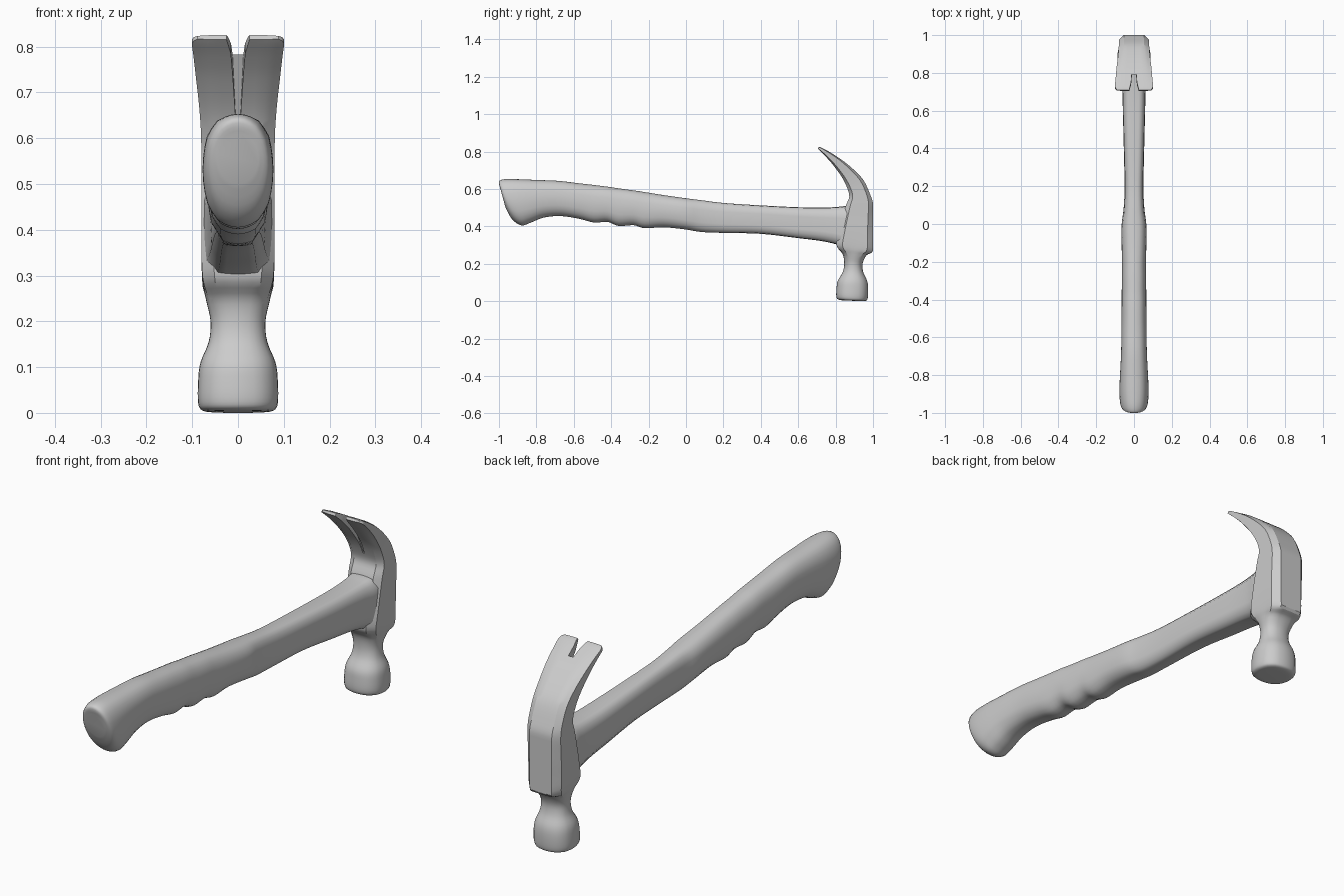
import bpy, bmesh, math

if "Cube" in bpy.data.objects:
    bpy.data.objects.remove(bpy.data.objects["Cube"])

steel = bpy.data.materials.new("light_grey")
steel.use_nodes = True
GREY = (0.6, 0.6, 0.6, 1)
steel.diffuse_color = GREY
steel.node_tree.nodes["Principled BSDF"].inputs["Base Color"].default_value = GREY

SEG, STEPS, CHAMFER = 32, 4, 1.668


def outline(a, shape):
    """Unit section at angle a: 0 is an ellipse, 1 a chamfered box."""
    c, s = math.cos(a), math.sin(a)
    r = min(1 / max(abs(c), 1e-6), 1 / max(abs(s), 1e-6), CHAMFER / (abs(c) + abs(s)))
    r = 1 + (r - 1) * shape
    return c * r, s * r


def smooth_rows(rows):
    """Catmull-Rom interpolation of section rows."""
    out = []
    for i in range(len(rows) - 1):
        p0, p1, p2 = rows[max(i - 1, 0)], rows[i], rows[i + 1]
        p3 = rows[min(i + 2, len(rows) - 1)]
        for k in range(STEPS):
            t = k / STEPS
            out.append([0.5 * (2 * b + (c - a) * t + (2 * a - 5 * b + 4 * c - d) * t * t
                               + (3 * b - a - 3 * c + d) * t ** 3)
                        for a, b, c, d in zip(p0, p1, p2, p3)])
    return out + [list(rows[-1])]


def finish(name, bm):
    bmesh.ops.recalc_face_normals(bm, faces=bm.faces)
    mesh = bpy.data.meshes.new(name)
    bm.to_mesh(mesh)
    bm.free()
    mesh.materials.append(steel)
    ob = bpy.data.objects.new(name, mesh)
    bpy.context.collection.objects.link(ob)
    return ob


def loft(name, rows):
    """Rows: y, z of one side, y, z of the opposite side, half width, shape."""
    bm = bmesh.new()
    rings = []
    for ya, za, yb, zb, w, shape in smooth_rows(rows):
        ring = []
        for k in range(SEG):
            u, v = outline(2 * math.pi * k / SEG, shape)
            y = (ya + yb) / 2 + (yb - ya) / 2 * v
            z = (za + zb) / 2 + (zb - za) / 2 * v
            ring.append(bm.verts.new((u * w, max(-1, min(1, y)), max(0, z))))
        rings.append(ring)
    for a, b in zip(rings, rings[1:]):
        for k in range(SEG):
            j = (k + 1) % SEG
            bm.faces.new((a[k], a[j], b[j], b[k]))
    bm.faces.new(rings[0])
    bm.faces.new(rings[-1])
    return finish(name, bm)


def shade(ob, degrees):
    bpy.ops.object.select_all(action='DESELECT')
    ob.select_set(True)
    bpy.context.view_layer.objects.active = ob
    bpy.ops.object.shade_smooth_by_angle(angle=math.radians(degrees))


# Handle with finger grips underneath, swelling at the butt and at the head
handle = loft("handle", [
    (-.995, .61, -.965, .50, .045, 0),
    (-1.0, .64, -.93, .438, .067, .1),
    (-.97, .652, -.88, .405, .076, .2),
    (-.90, .652, -.83, .42, .077, .3),
    (-.80, .648, -.76, .447, .073, .3),
    (-.68, .643, -.67, .455, .068, .3),
    (-.58, .631, -.57, .440, .067, .3),
    (-.50, .622, -.49, .420, .066, .3),
    (-.42, .612, -.42, .424, .065, .3),
    (-.36, .603, -.36, .402, .065, .3),
    (-.28, .592, -.28, .406, .064, .3),
    (-.22, .583, -.22, .390, .064, .3),
    (-.12, .567, -.12, .395, .065, .3),
    (0, .550, 0, .383, .065, .4),
    (.08, .540, .08, .370, .055, .5),
    (.20, .525, .20, .365, .050, .6),
    (.40, .512, .40, .360, .054, .7),
    (.60, .502, .60, .337, .059, .8),
    (.72, .500, .72, .322, .062, .8),
    (.80, .503, .80, .305, .067, .8),
    (.86, .508, .86, .285, .075, .8),
    (.93, .500, .93, .300, .076, .8)])

# Head: striking face, neck, faceted body and curved claw in one sweep
head = loft("head", [
    (.845, .004, .935, .0, .05, .1),
    (.815, .008, .962, .002, .077, .2),
    (.804, .025, .972, .018, .087, .25),
    (.805, .07, .974, .07, .087, .25),
    (.812, .11, .968, .11, .082, .2),
    (.838, .155, .948, .155, .064, .2),
    (.846, .20, .944, .20, .060, .2),
    (.838, .25, .965, .245, .070, .5),
    (.805, .30, 1, .27, .077, 1),
    (.82, .38, 1, .36, .080, 1),
    (.84, .46, 1, .45, .080, 1),
    (.855, .512, 1, .52, .080, 1),
    (.873, .56, .985, .57, .080, 1),
    (.86, .61, .95, .645, .081, 1),
    (.832, .665, .90, .70, .085, 1),
    (.785, .73, .84, .75, .092, 1),
    (.745, .775, .78, .79, .097, 1),
    (.715, .805, .73, .818, .100, 1),
    (.705, .815, .71, .825, .088, 1)])

# Wedge that splits the claw and grooves its inner side: y, z, half width
wedge = [(.79, .86, .014), (.79, .787, .012), (.868, .60, .003),
         (.60, .60, .02), (.60, .86, .05)]
bm = bmesh.new()
left, right = [[bm.verts.new((s * w, y, z)) for y, z, w in wedge] for s in (1, -1)]
for side in (left, right):
    bmesh.ops.triangulate(bm, faces=[bm.faces.new(side)])
for k in range(len(wedge)):
    j = (k + 1) % len(wedge)
    bm.faces.new((left[k], left[j], right[j], right[k]))
cutter = finish("claw_notch_cutter", bm)
cutter.hide_render = True

notch = head.modifiers.new("claw_notch", 'BOOLEAN')
notch.operation = 'DIFFERENCE'
notch.solver = 'EXACT'
notch.object = cutter
bpy.context.view_layer.objects.active = head
bpy.ops.object.modifier_apply(modifier=notch.name)
bpy.data.objects.remove(cutter)

shade(handle, 50)
shade(head, 28)
